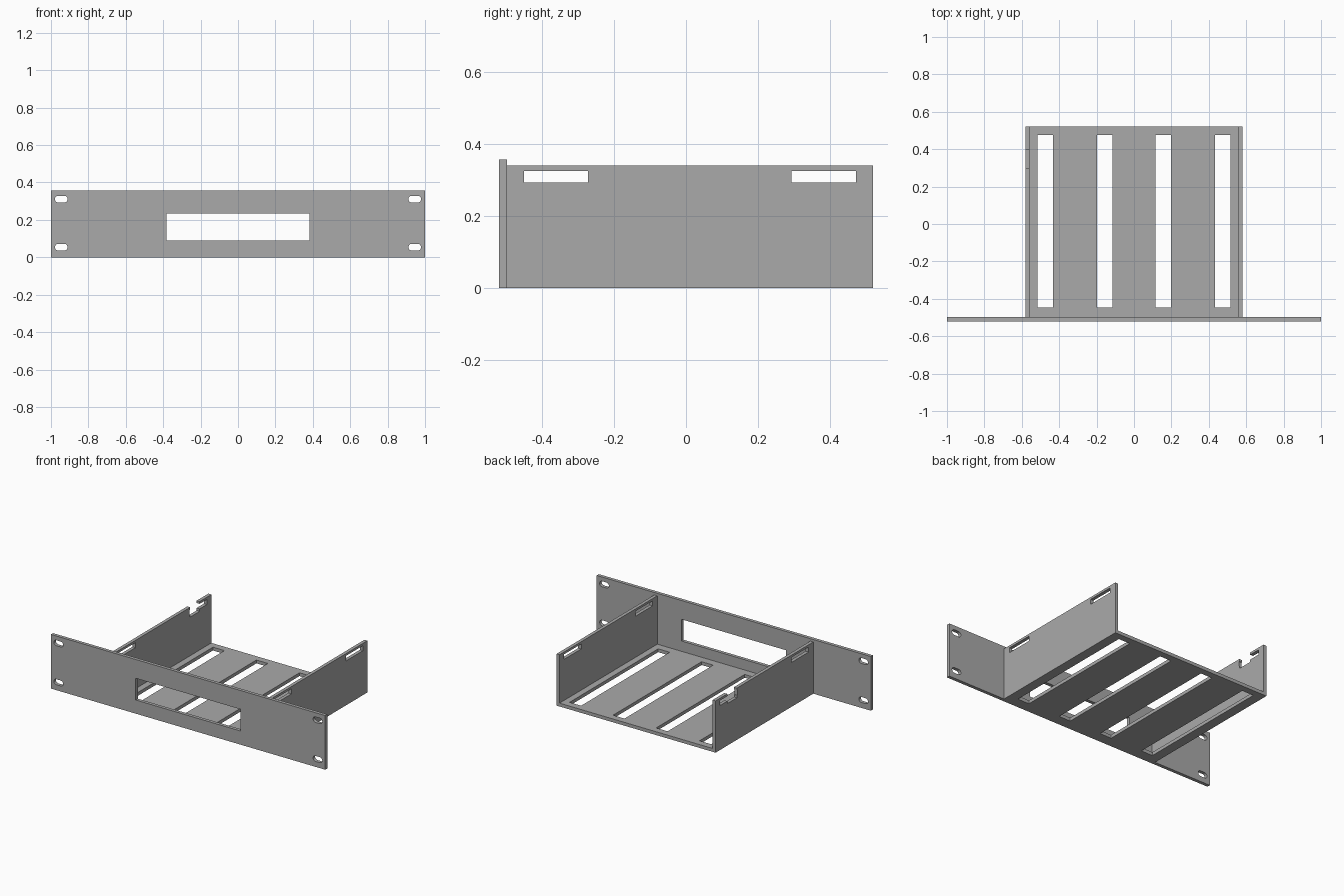
import bpy, math
from mathutils import Matrix

if "Cube" in bpy.data.objects:
    bpy.data.objects.remove(bpy.data.objects["Cube"])

grey = bpy.data.materials.new("grey metal")
grey.diffuse_color = (0.40, 0.40, 0.40, 1)
grey.use_nodes = True
grey.node_tree.nodes["Principled BSDF"].inputs["Base Color"].default_value = grey.diffuse_color
T = 0.022                                   # sheet thickness
FRONT, PANEL_BACK, BACK = -0.52, -0.498, 0.52


def rect(x0, x1, y0, y1):
    return [(x0, y0), (x1, y0), (x1, y1), (x0, y1)]


def pill(cx, cy, length, height, n=8):
    r, d = height / 2, (length - height) / 2
    pts = []
    for side in (0, 1):
        for i in range(n + 1):
            a = -math.pi / 2 + math.pi * (side + i / n)
            pts.append((cx + (d if side == 0 else -d) + r * math.cos(a), cy + r * math.sin(a)))
    return pts


def plate(name, loops, matrix):
    """Flat sheet from an outline followed by its holes."""
    curve = bpy.data.curves.new(name + "_profile", 'CURVE')
    curve.dimensions, curve.fill_mode, curve.extrude = '2D', 'BOTH', T / 2
    for pts in loops:
        s = curve.splines.new('POLY')
        s.points.add(len(pts) - 1)
        for p, (x, y) in zip(s.points, pts):
            p.co = (x, y, 0, 1)
        s.use_cyclic_u = True
    tmp = bpy.data.objects.new(name + "_profile", curve)
    bpy.context.collection.objects.link(tmp)
    dg = bpy.context.evaluated_depsgraph_get()
    mesh = bpy.data.meshes.new_from_object(tmp.evaluated_get(dg))
    bpy.data.objects.remove(tmp)
    mesh.name = name
    mesh.transform(matrix)
    mesh.materials.clear()
    mesh.materials.append(grey)
    for p in mesh.polygons:
        p.use_smooth = False
        p.material_index = 0
    ob = bpy.data.objects.new(name, mesh)
    bpy.context.collection.objects.link(ob)


# Sheet orientations: local (x, y) -> world (x, z) and (y, z)
upright_xz = Matrix(((1, 0, 0, 0), (0, 0, -1, 0), (0, 1, 0, 0), (0, 0, 0, 1)))
upright_yz = Matrix(((0, 0, 1, 0), (1, 0, 0, 0), (0, 1, 0, 0), (0, 0, 0, 1)))

# Front panel with display window and four mounting holes
window = rect(-0.382, 0.382, 0.09, 0.233)
mounts = [pill(sx * 0.945, z, 0.068, 0.036) for sx in (-1, 1) for z in (0.054, 0.311)]
plate("front_panel", [rect(-1, 1, 0, 0.357), window] + mounts,
      Matrix.Translation((0, (FRONT + PANEL_BACK) / 2, 0)) @ upright_xz)

# Floor with four long vents
vents = [rect(c - 0.042, c + 0.042, -0.447, 0.476) for c in (-0.474, -0.157, 0.157, 0.474)]
plate("floor", [rect(-0.558, 0.558, PANEL_BACK, BACK)] + vents,
      Matrix.Translation((0, 0, T / 2)))

# Right wall with two strap slots
TOP, S0, S1 = 0.341, 0.293, 0.326
front_slot = rect(-0.45, -0.272, S0, S1)
plate("right_wall", [rect(PANEL_BACK, BACK, 0, TOP), front_slot, rect(0.294, 0.473, S0, S1)],
      Matrix.Translation((0.569, 0, 0)) @ upright_yz)

# Left wall, its rear slot opened by a notch in the top edge
hooked = [(PANEL_BACK, 0), (BACK, 0), (BACK, TOP), (0.398, TOP), (0.398, S1), (0.473, S1),
          (0.473, S0), (0.398, S0), (0.398, 0.277), (0.299, 0.277), (0.299, S0),
          (0.294, S0), (0.294, S1), (0.299, S1), (0.299, TOP), (PANEL_BACK, TOP)]
plate("left_wall", [hooked, front_slot],
      Matrix.Translation((-0.569, 0, 0)) @ upright_yz)
